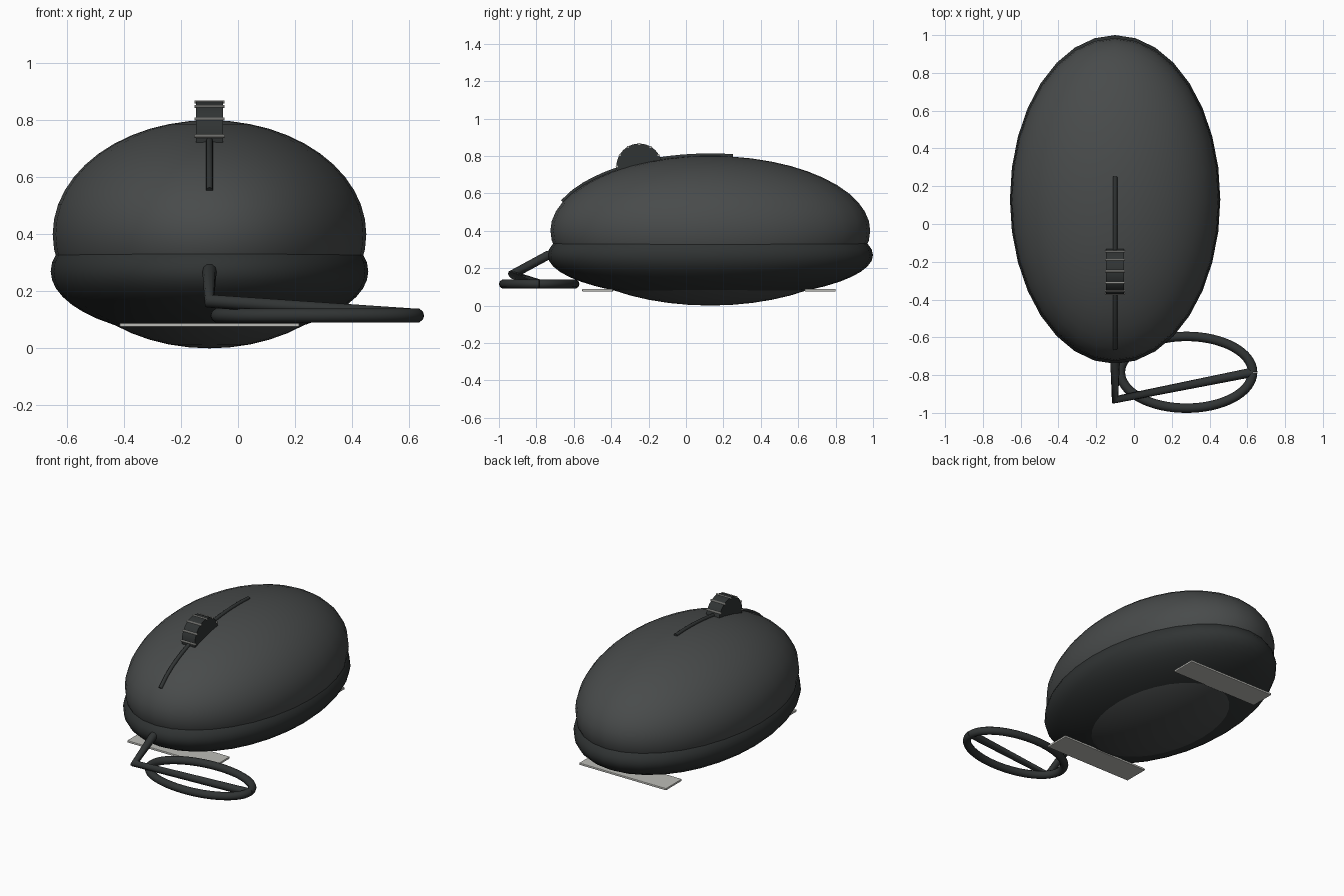
import bpy
from math import sin, cos, pi, sqrt, radians

if "Cube" in bpy.data.objects:
    bpy.data.objects.remove(bpy.data.objects["Cube"])

CX, CY = -0.1, 0.13          # centre of the mouse body


def material(name, r, g, b):
    m = bpy.data.materials.new(name)
    m.diffuse_color = (r, g, b, 1)
    m.use_nodes = True
    m.node_tree.nodes["Principled BSDF"].inputs["Base Color"].default_value = m.diffuse_color
    return m


SHELL = material("shell_grey", 0.065, 0.07, 0.07)
DARK = material("dark_grey", 0.03, 0.034, 0.034)
LIGHT = material("light_grey", 0.5, 0.5, 0.47)


def finish(name, mat, smooth=True):
    ob = bpy.context.object
    ob.name = name
    ob.data.materials.append(mat)
    bpy.ops.object.transform_apply(location=False, rotation=True, scale=True)
    if smooth:
        bpy.ops.object.shade_smooth_by_angle(angle=radians(35))
    return ob


def ellipsoid(name, z, radii, mat):
    bpy.ops.mesh.primitive_uv_sphere_add(segments=32, ring_count=24, location=(CX, CY, z))
    bpy.context.object.scale = radii
    finish(name, mat)


def cylinder_x(name, loc, radius, width, verts, mat):
    bpy.ops.mesh.primitive_cylinder_add(vertices=verts, radius=radius, depth=width,
                                        location=loc, rotation=(0, pi / 2, 0))
    finish(name, mat)


def tube(name, points, radius, mat):
    cu = bpy.data.curves.new(name, 'CURVE')
    cu.dimensions = '3D'
    cu.bevel_depth = radius
    cu.bevel_resolution = 3
    cu.use_fill_caps = True
    sp = cu.splines.new('POLY')
    sp.points.add(len(points) - 1)
    for p, co in zip(sp.points, points):
        p.co = (*co, 1)
    sp.use_smooth = True
    cu.materials.append(mat)
    ob = bpy.data.objects.new(name, cu)
    bpy.context.collection.objects.link(ob)


# body shell and lower band
ellipsoid("upper_shell", 0.4, (0.55, 0.855, 0.4), SHELL)
ellipsoid("lower_band", 0.27, (0.557, 0.87, 0.235), DARK)

# seam between the buttons, following the shell surface
seam = []
for i in range(17):
    y = -0.66 + 0.91 * i / 16
    seam.append((CX, y, 0.402 + 0.4 * sqrt(1 - ((y - CY) / 0.855) ** 2)))
tube("button_seam", seam, 0.012, DARK)

# scroll wheel with grip ridges
WY, WZ = -0.25, 0.744
cylinder_x("scroll_wheel", (CX, WY, WZ), 0.122, 0.094, 40, DARK)
for i in range(12):
    a = i * pi / 6
    cylinder_x(f"wheel_ridge_{i}", (CX, WY + 0.12 * cos(a), WZ + 0.12 * sin(a)),
               0.006, 0.106, 10, LIGHT)

# glide pads underneath
for name, y in (("front_glide_pad", -0.473), ("rear_glide_pad", 0.717)):
    bpy.ops.mesh.primitive_cube_add(size=1, location=(CX, y, 0.082))
    bpy.context.object.scale = (0.63, 0.165, 0.014)
    pad = finish(name, LIGHT, False)
    bev = pad.modifiers.new("Bevel", 'BEVEL')
    bev.width = 0.004
    bev.segments = 2

# cable lead, and its coiled loop
tube("cable_lead", [(CX, -0.68, 0.285), (CX, -0.74, 0.268), (CX, -0.93, 0.165),
                    (0.628, -0.785, 0.115)], 0.025, DARK)
tube("cable_loop", [(0.278 + 0.35 * cos(i * pi / 32), -0.785 + 0.19 * sin(i * pi / 32), 0.115)
                    for i in range(65)], 0.025, DARK)
